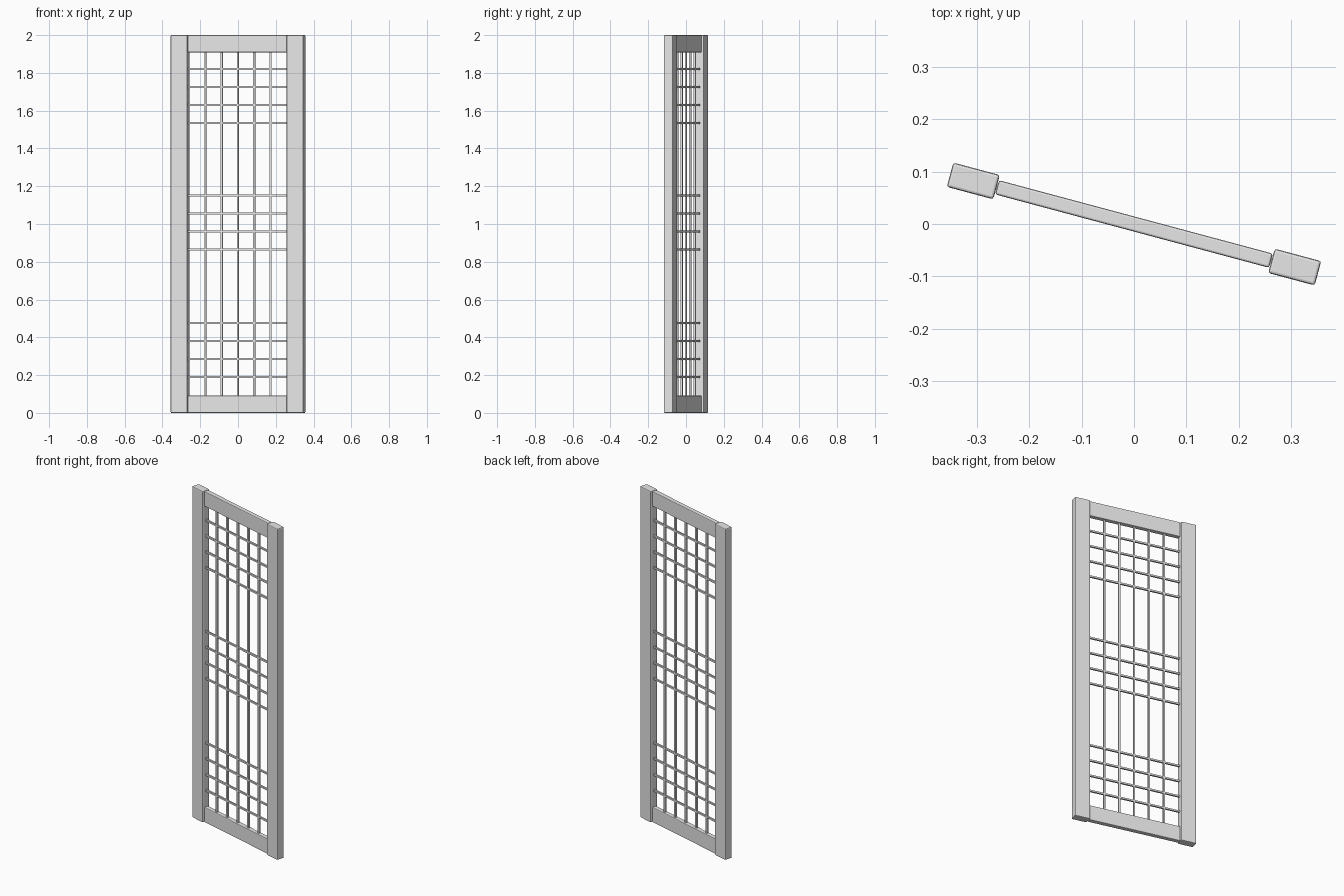
import bpy
from math import radians
from mathutils import Matrix

if "Cube" in bpy.data.objects:
    bpy.data.objects.remove(bpy.data.objects["Cube"], do_unlink=True)

grey = bpy.data.materials.new("plain_grey")
grey.use_nodes = True
grey.diffuse_color = (0.8, 0.8, 0.8, 1)
grey.node_tree.nodes["Principled BSDF"].inputs["Base Color"].default_value = (0.8, 0.8, 0.8, 1)

TURN = Matrix.Rotation(radians(-15), 4, 'Z')   # the whole panel is swung open


def box(name, centre, size, bevel=0.0):
    bpy.ops.mesh.primitive_cube_add(size=1)
    ob = bpy.context.object
    ob.name = name
    ob.data.transform(TURN @ Matrix.Translation(centre) @ Matrix.Diagonal((*size, 1)))
    ob.data.materials.append(grey)
    if bevel:
        mod = ob.modifiers.new("soft_edges", 'BEVEL')
        mod.width = bevel
        mod.segments = 2
    return ob


# Outer frame: thick uprights, thinner cross rails
for side, x in (("left", 0.318), ("right", -0.318)):
    box(side + "_stile", (x, 0, 1), (0.092, 0.048, 2), 0.005)
for place, z in (("bottom", 0.046), ("top", 1.954)):
    box(place + "_rail", (0, 0, z), (0.542, 0.028, 0.091), 0.004)

# Upright lattice bars
for i in range(5):
    box("upright_bar", ((i - 2) * 0.0893, 0, 1), (0.01, 0.01, 1.83))

# Three groups of four cross bars
for group, base in (("lower", 0.19), ("middle", 0.864), ("upper", 1.535)):
    for i in range(4):
        box(group + "_cross_bar", (0, 0, base + i * 0.0953), (0.55, 0.01, 0.01))
